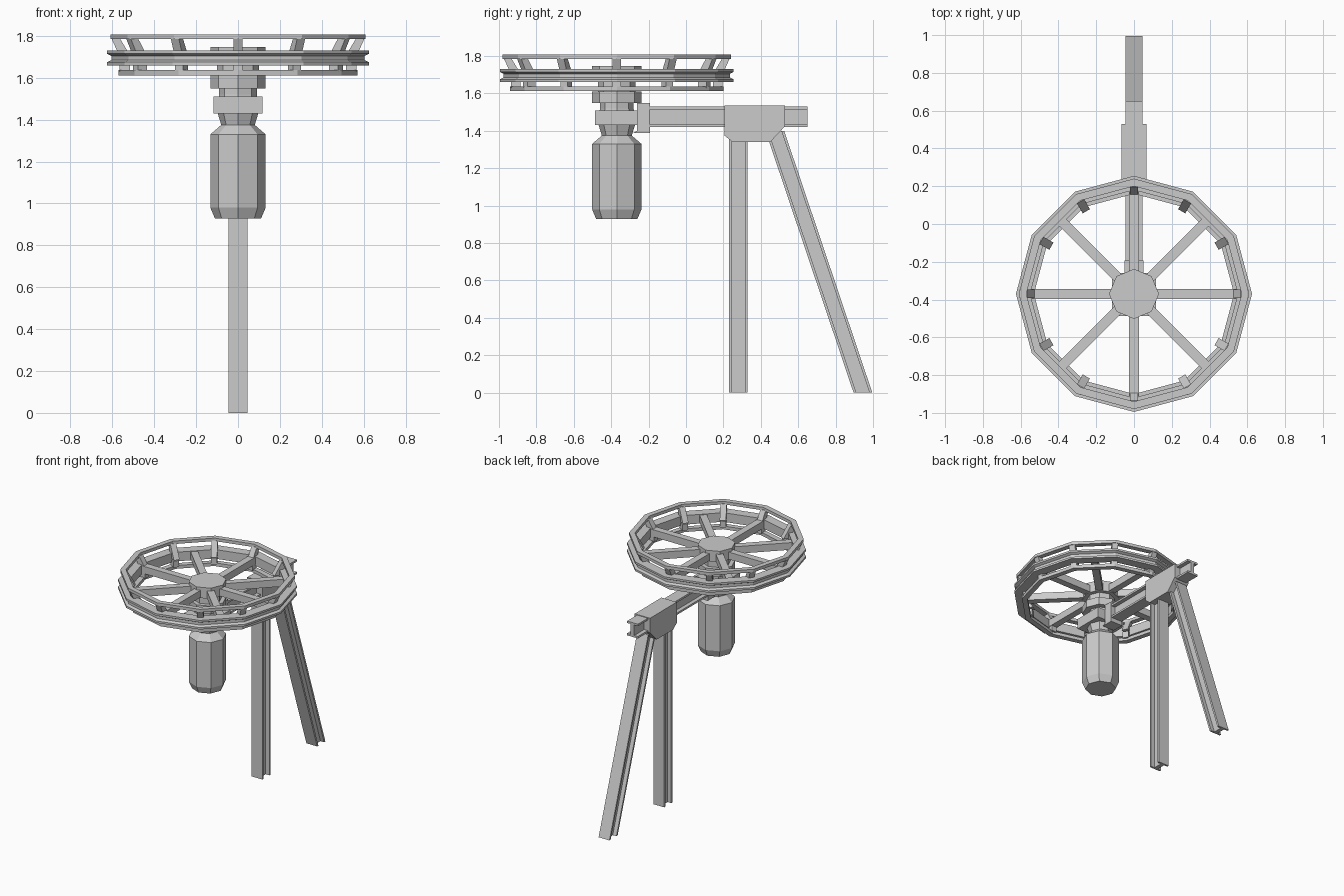
import bpy, bmesh
from math import sin, cos, pi

if "Cube" in bpy.data.objects:
    bpy.data.objects.remove(bpy.data.objects["Cube"])

CY = -0.37  # wheel and motor axis in y


def make(name, verts, faces):
    me = bpy.data.meshes.new(name)
    bm = bmesh.new()
    vs = [bm.verts.new(v) for v in verts]
    for f in faces:
        bm.faces.new([vs[i] for i in f])
    bmesh.ops.recalc_face_normals(bm, faces=bm.faces)
    bm.to_mesh(me)
    bm.free()
    ob = bpy.data.objects.new(name, me)
    bpy.context.collection.objects.link(ob)
    return ob


def loft(name, a, b):
    n = len(a)
    sides = [(i, (i + 1) % n, n + (i + 1) % n, n + i) for i in range(n)]
    return make(name, a + b, sides + [tuple(range(n)), tuple(range(n, 2 * n))])


def box(name, x, y, z):
    q = [(-x, y[0]), (x, y[0]), (x, y[1]), (-x, y[1])]
    return loft(name, [(*p, z[0]) for p in q], [(*p, z[1]) for p in q])


def lathe(name, prof, n, closed):
    """Revolve an (r, z) profile about the wheel axis, as a ring or a capped solid."""
    m = len(prof)
    verts = [(r * cos(2 * pi * k / n), CY + r * sin(2 * pi * k / n), z)
             for k in range(n) for r, z in prof]
    faces = [(k * m + j, k * m + (j + 1) % m,
              (k + 1) % n * m + (j + 1) % m, (k + 1) % n * m + j)
             for k in range(n) for j in range(m if closed else m - 1)]
    if not closed:
        faces += [tuple(k * m + e for k in range(n)) for e in (0, m - 1)]
    return make(name, verts, faces)


def radial(name, prof, half, count):
    """Bars with an (r, z) side outline, repeated around the wheel axis."""
    for k in range(count):
        a = 2 * pi * k / count
        ends = [[(r * cos(a) - t * sin(a), CY + r * sin(a) + t * cos(a), z)
                 for r, z in prof] for t in (-half, half)]
        loft(f"{name}_{k + 1}", *ends)


def i_section(w, h, f, t):
    """I outline: half width w, half height h, flange thickness f, half web t."""
    q = [(w, -h), (w, -h + f), (t, -h + f), (t, h - f), (w, h - f), (w, h)]
    return q + [(-u, v) for u, v in reversed(q)]


# wheel: grooved rim, upper and lower hoops
lathe("grooved_rim", [(0.55, 1.66), (0.625, 1.66), (0.625, 1.675), (0.605, 1.685),
                      (0.605, 1.705), (0.625, 1.715), (0.625, 1.73), (0.55, 1.73)], 12, True)
lathe("upper_hoop", [(0.57, 1.785), (0.61, 1.785), (0.61, 1.808), (0.57, 1.808)], 12, True)
lathe("lower_hoop", [(0.53, 1.612), (0.57, 1.612), (0.57, 1.637), (0.53, 1.637)], 12, True)

# wheel: spokes and hoop supports
radial("spoke", [(0.08, 1.67), (0.555, 1.67), (0.555, 1.725), (0.08, 1.725)], 0.026, 8)
radial("upper_strut", [(0.505, 1.69), (0.56, 1.69), (0.605, 1.79), (0.565, 1.79)], 0.022, 12)
radial("lower_peg", [(0.515, 1.63), (0.565, 1.63), (0.565, 1.68), (0.515, 1.68)], 0.022, 12)

# hub, neck and motor
lathe("hub", [(0.132, 1.55), (0.132, 1.61), (0.10, 1.61), (0.10, 1.665),
              (0.132, 1.665), (0.132, 1.748)], 8, False)
lathe("motor", [(0.11, 0.928), (0.132, 0.98), (0.132, 1.33), (0.08, 1.375),
                (0.10, 1.44), (0.09, 1.52), (0.09, 1.56)], 8, False)

# clamp and its bracket
box("motor_clamp", 0.117, (-0.487, -0.26), (1.43, 1.51))
side = [(-0.262, 1.40), (-0.285, 1.388), (-0.193, 1.388), (-0.193, 1.55), (-0.262, 1.55)]
loft("clamp_bracket", *[[(x, y, z) for y, z in side] for x in (-0.05, 0.05)])

# support arm
sec = i_section(0.046, 0.055, 0.015, 0.015)
loft("support_arm", *[[(u, y, 1.475 + v) for u, v in sec] for y in (-0.24, 0.65)])

# joint block
side = [(0.205, 1.535), (0.53, 1.535), (0.53, 1.425), (0.45, 1.34), (0.25, 1.34), (0.205, 1.375)]
loft("joint_block", *[[(x, y, z) for y, z in side] for x in (-0.065, 0.065)])

# legs
sec = i_section(0.046, 0.05, 0.015, 0.015)
for name, y0, y1 in (("upright_leg", 0.28, 0.28), ("slanted_leg", 0.946, 0.475)):
    loft(name, [(u, y0 + v, 0) for u, v in sec], [(u, y1 + v, 1.4) for u, v in sec])
